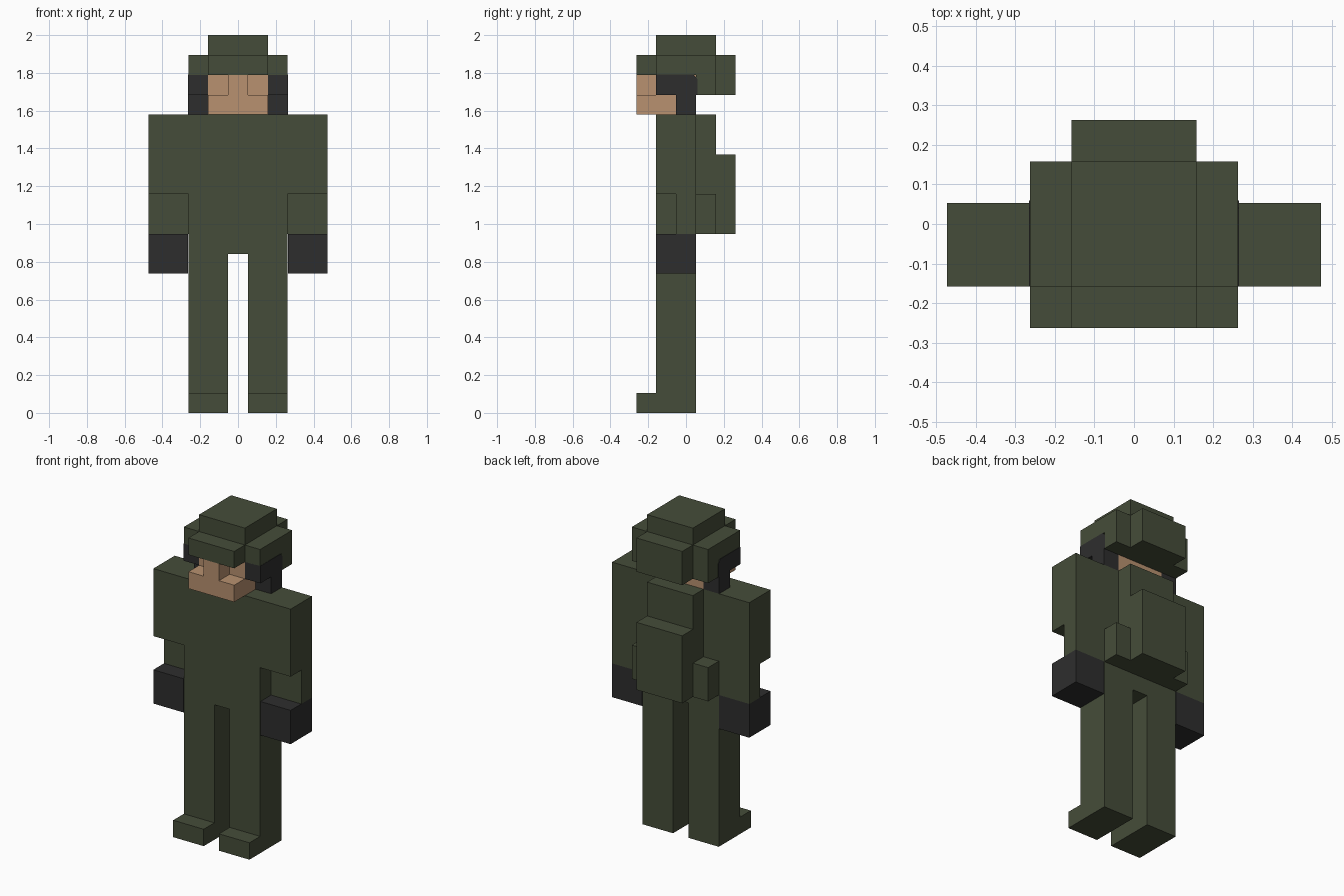
import bpy, bmesh

cube = bpy.data.objects.get("Cube")
if cube:
    bpy.data.objects.remove(cube, do_unlink=True)

U = 2 / 19  # one block; the figure is 19 blocks tall


def material(name, rgb):
    m = bpy.data.materials.new(name)
    m.use_nodes = True
    m.diffuse_color = (*rgb, 1)
    bsdf = m.node_tree.nodes["Principled BSDF"]
    bsdf.inputs["Base Color"].default_value = (*rgb, 1)
    bsdf.inputs["Roughness"].default_value = 0.9
    return m


GREEN = material("olive green", (0.060, 0.073, 0.041))
DARK = material("charcoal", (0.027, 0.027, 0.027))
SKIN = material("skin", (0.479, 0.283, 0.162))


def prism(name, axis, outline, lo, hi, mat):
    """Extrude an outline in blocks: (y, z) along x, or (x, z) along y."""
    bm = bmesh.new()
    place = (lambda p, d: (d, p[0], p[1])) if axis == "x" else (lambda p, d: (p[0], d, p[1]))
    face = bm.faces.new([bm.verts.new([c * U for c in place(p, lo)]) for p in outline])
    ext = bmesh.ops.extrude_face_region(bm, geom=[face], use_keep_orig=True)
    moved = [v for v in ext["geom"] if isinstance(v, bmesh.types.BMVert)]
    bmesh.ops.translate(bm, verts=moved, vec=place((0, 0), (hi - lo) * U))
    bmesh.ops.recalc_face_normals(bm, faces=bm.faces)
    mesh = bpy.data.meshes.new(name)
    bm.to_mesh(mesh)
    bm.free()
    mesh.materials.append(mat)
    ob = bpy.data.objects.new(name, mesh)
    bpy.context.collection.objects.link(ob)
    return ob


def box(name, x, y, z, mat):
    outline = [(y[0], z[0]), (y[1], z[0]), (y[1], z[1]), (y[0], z[1])]
    return prism(name, "x", outline, x[0], x[1], mat)


# Torso with the upper arms, one T-shaped silhouette
prism("torso_and_upper_arms", "y",
      [(-2.5, 8), (2.5, 8), (2.5, 11), (4.5, 11), (4.5, 15),
       (-4.5, 15), (-4.5, 11), (-2.5, 11)], -1.5, 0.5, GREEN)

# Stepped backpack
prism("backpack", "x",
      [(0.5, 9), (2.5, 9), (2.5, 13), (1.5, 13), (1.5, 15), (0.5, 15)],
      -1.5, 1.5, GREEN)

# Head, jaw and nose
prism("head", "x",
      [(-2.5, 15), (0.5, 15), (0.5, 17), (-1.5, 17), (-1.5, 16), (-2.5, 16)],
      -1.5, 1.5, SKIN)
box("nose", (-0.5, 0.5), (-2.5, -1.5), (16, 17), SKIN)

# Helmet: brim, crown and neck guard in one profile
prism("helmet", "x",
      [(-2.5, 17), (0.5, 17), (0.5, 16), (2.5, 16), (2.5, 18), (1.5, 18),
       (1.5, 19), (-1.5, 19), (-1.5, 18), (-2.5, 18)], -1.5, 1.5, GREEN)

# Paired parts
for side, s in (("left", 1), ("right", -1)):
    def span(a, b):
        return (a, b) if s > 0 else (-b, -a)

    prism(f"{side}_leg", "x",
          [(-2.5, 0), (0.5, 0), (0.5, 8), (-1.5, 8), (-1.5, 1), (-2.5, 1)],
          *span(0.5, 2.5), GREEN)
    box(f"{side}_forearm", span(2.5, 4.5), (-0.5, 0.5), (9, 11), GREEN)
    box(f"{side}_glove", span(2.52, 4.5), (-1.5, 0.5), (7, 9), DARK)
    box(f"{side}_pouch", span(1.5, 2.5), (0.5, 1.5), (9, 11), GREEN)
    prism(f"{side}_helmet_side", "x",
          [(-1.5, 17), (0.5, 17), (0.5, 16), (1.5, 16), (1.5, 18), (-1.5, 18)],
          *span(1.5, 2.5), GREEN)
    # Ear guard and cheek strap, with a clipped rear corner
    prism(f"{side}_ear_guard", "x",
          [(-0.5, 15), (0.5, 15), (0.5, 16), (0.57, 16), (0.57, 16.8),
           (0.38, 17.02), (-1.5, 17.02), (-1.5, 16), (-0.5, 16)],
          *span(1.5, 2.52), DARK)
